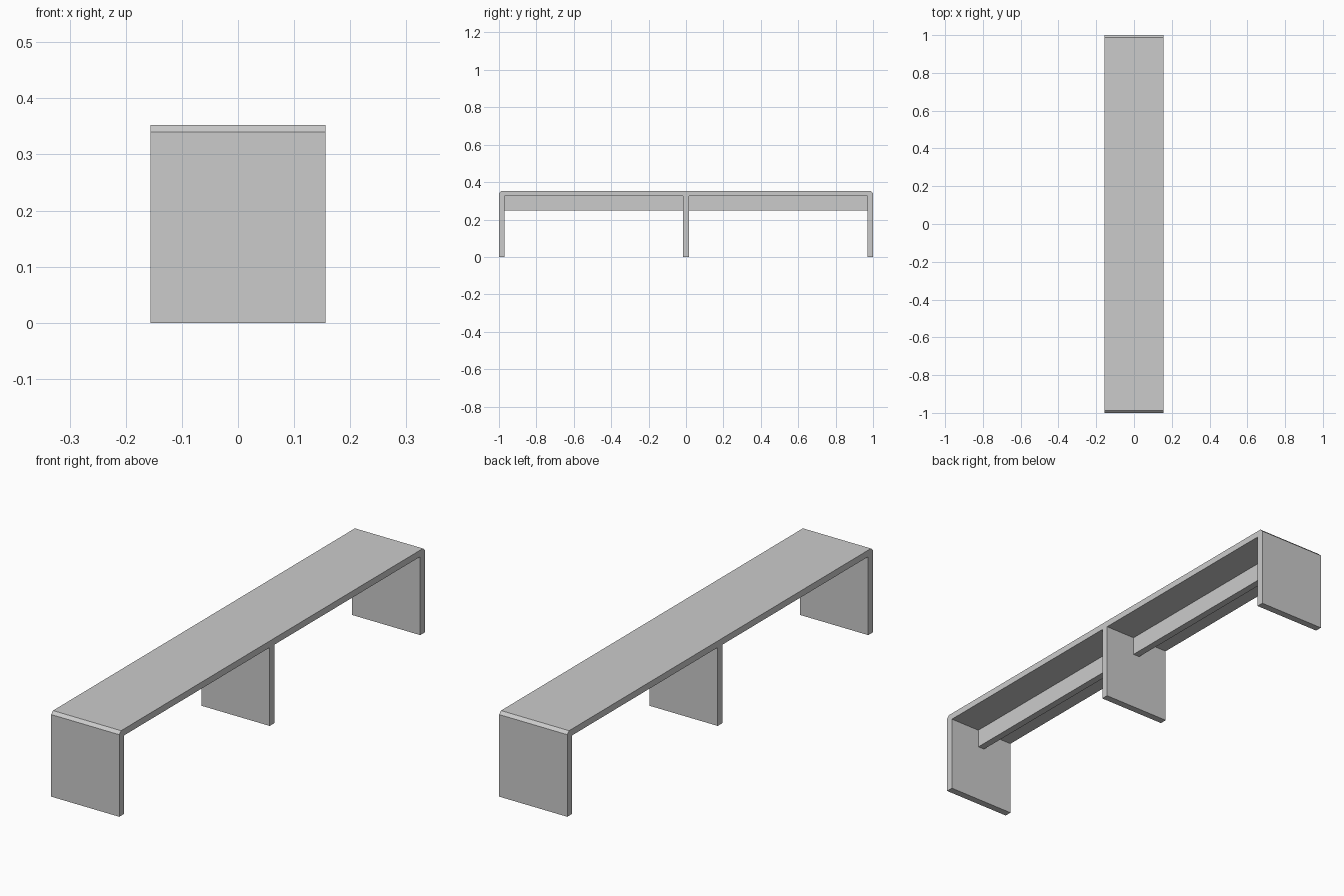
import bpy, bmesh

if "Cube" in bpy.data.objects:
    bpy.data.objects.remove(bpy.data.objects["Cube"])

W, H, T, C = 0.156, 0.352, 0.03, 0.012   # half width, height, panel thickness, chamfer
UNDER = 0.325                            # underside of the seat


def extrude_profile(name, pts, half_x):
    """Extrude a closed (y, z) outline symmetrically along x."""
    bm = bmesh.new()
    face = bm.faces.new([bm.verts.new((-half_x, y, z)) for y, z in pts])
    ext = bmesh.ops.extrude_face_region(bm, geom=[face])
    verts = [g for g in ext["geom"] if isinstance(g, bmesh.types.BMVert)]
    bmesh.ops.translate(bm, verts=verts, vec=(2 * half_x, 0, 0))
    bmesh.ops.recalc_face_normals(bm, faces=bm.faces)
    mesh = bpy.data.meshes.new(name)
    bm.to_mesh(mesh)
    bm.free()
    obj = bpy.data.objects.new(name, mesh)
    bpy.context.collection.objects.link(obj)
    return obj


def box_outline(y0, y1, z0, z1):
    return [(y0, z0), (y1, z0), (y1, z1), (y0, z1)]


# Seat and end legs: one folded board with chamfered outer corners
half = [(1 - T, UNDER), (1 - T, 0), (1, 0), (1, H - C), (1 - C, H)]
extrude_profile("seat_and_end_legs", half + [(-y, z) for y, z in reversed(half)], W)

# Middle leg
extrude_profile("middle_leg", box_outline(-T / 2, T / 2, 0, UNDER), W)

# Central support rails under the seat, either side of the middle leg
for name, y0, y1 in (("front_rail", -1 + T, -T / 2), ("back_rail", T / 2, 1 - T)):
    extrude_profile(name, box_outline(y0, y1, 0.247, UNDER), T / 2)
